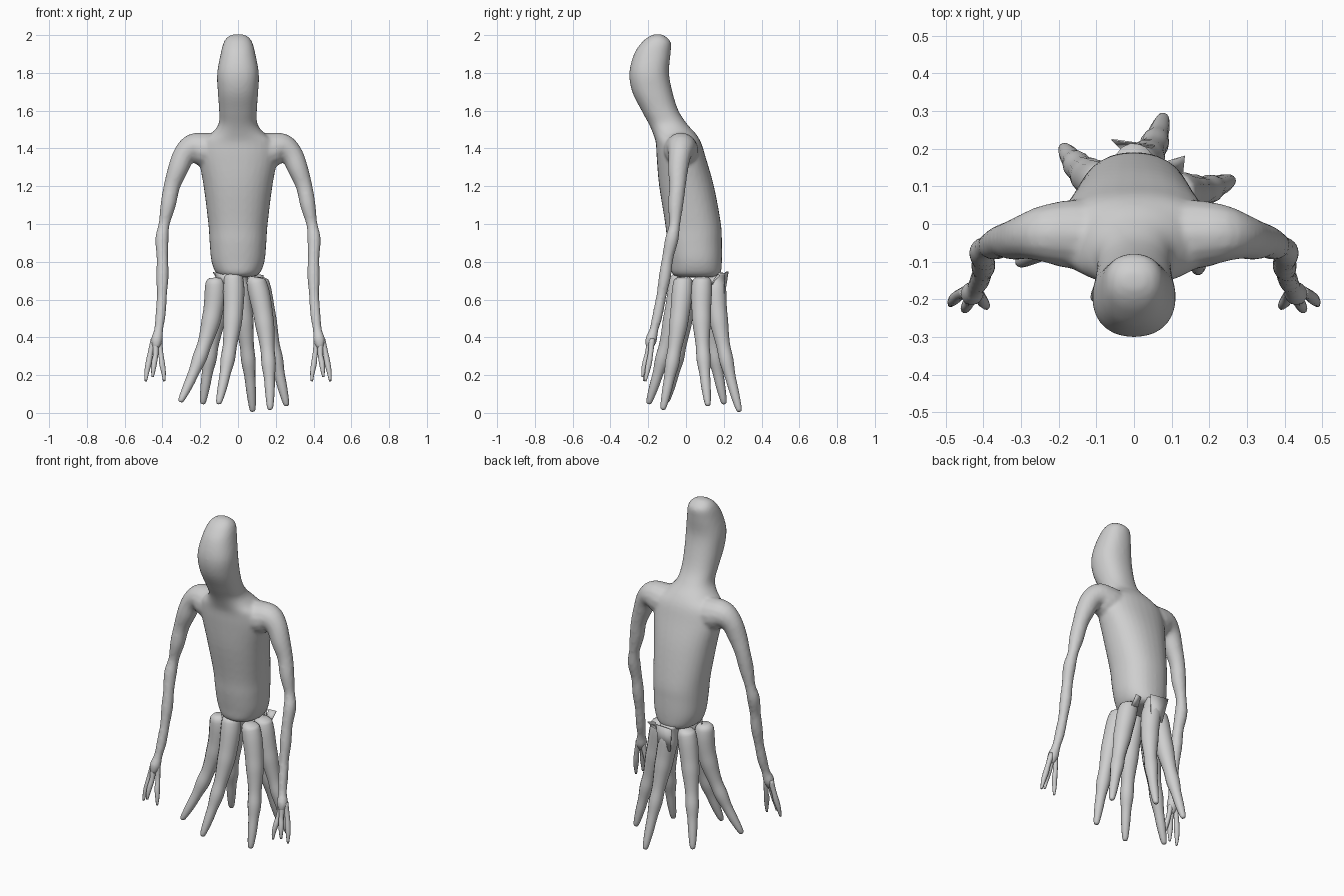
import bpy, bmesh, math
from mathutils import Vector

skin = bpy.data.materials.new("grey_skin")
skin.diffuse_color = (0.62, 0.62, 0.62, 1)


def spline(rows, steps):
    """Catmull-Rom resampling of rows of numbers."""
    out, n = [], len(rows)
    for i in range(n - 1):
        a, b, c, d = rows[max(i - 1, 0)], rows[i], rows[i + 1], rows[min(i + 2, n - 1)]
        for k in range(steps):
            t = k / steps
            out.append([0.5 * (2 * q + (r - p) * t + (2 * p - 5 * q + 4 * r - s) * t * t
                               + (3 * q - p - 3 * r + s) * t ** 3) for p, q, r, s in zip(a, b, c, d)])
    return out + [list(rows[-1])]


def loft(bm, rings):
    loops = [[bm.verts.new(p) for p in r] for r in rings]
    n = len(loops[0])
    for a, b in zip(loops, loops[1:]):
        for i in range(n):
            bm.faces.new((a[i], a[(i + 1) % n], b[(i + 1) % n], b[i]))
    bm.faces.new(loops[0][::-1])
    bm.faces.new(loops[-1])


def tube(bm, rows, n=14, steps=4):
    """Round tube along rows of x, y, z, radius."""
    pts = spline(rows, steps)
    rings = []
    for i, p in enumerate(pts):
        d = Vector(pts[min(i + 1, len(pts) - 1)][:3]) - Vector(pts[max(i - 1, 0)][:3])
        d.normalize()
        u = Vector((0, 1, 0)).cross(d).normalized()
        v = d.cross(u)
        r = max(p[3], 0.003)
        rings.append([Vector(p[:3]) + r * (math.cos(a) * u + math.sin(a) * v)
                      for a in (2 * math.pi * k / n for k in range(n))])
    loft(bm, rings)


def finish(name, bm):
    bmesh.ops.recalc_face_normals(bm, faces=bm.faces)
    for f in bm.faces:
        f.smooth = True
    me = bpy.data.meshes.new(name)
    bm.to_mesh(me)
    bm.free()
    me.materials.append(skin)
    ob = bpy.data.objects.new(name, me)
    bpy.context.collection.objects.link(ob)
    return ob


# Torso, neck and head: z, front y, back y, half width
body = [(0.718, -0.03, 0.15, 0.07), (0.735, -0.072, 0.182, 0.112), (0.80, -0.085, 0.19, 0.14),
        (0.90, -0.10, 0.19, 0.15), (1.0, -0.11, 0.185, 0.157), (1.2, -0.142, 0.148, 0.182),
        (1.35, -0.155, 0.105, 0.208), (1.43, -0.16, 0.08, 0.20), (1.48, -0.175, 0.05, 0.14),
        (1.53, -0.197, 0.005, 0.103), (1.6, -0.235, -0.04, 0.10), (1.7, -0.285, -0.072, 0.107),
        (1.8, -0.30, -0.09, 0.11), (1.9, -0.275, -0.082, 0.092), (1.96, -0.235, -0.08, 0.076),
        (1.99, -0.20, -0.105, 0.055), (2.004, -0.17, -0.13, 0.025)]


def soft(v):
    return math.copysign(abs(v) ** 0.9, v)


bm = bmesh.new()
rings = []
for z, y0, y1, w in spline(body, 4):
    rings.append([(w * soft(math.cos(a)), (y0 + y1) / 2 + (y1 - y0) / 2 * soft(math.sin(a)), z)
                  for a in (2 * math.pi * k / 32 for k in range(32))])
loft(bm, rings)

# Arms flow out of the shoulders
arm = [(0.08, -0.03, 1.385, 0.09), (0.17, -0.027, 1.392, 0.092), (0.235, -0.026, 1.402, 0.078),
       (0.285, -0.033, 1.365, 0.061), (0.318, -0.042, 1.29, 0.054), (0.35, -0.045, 1.20, 0.044),
       (0.370, -0.055, 1.10, 0.041), (0.391, -0.06, 1.0, 0.030), (0.403, -0.075, 0.92, 0.036),
       (0.400, -0.097, 0.82, 0.031), (0.400, -0.112, 0.72, 0.033), (0.403, -0.13, 0.62, 0.027),
       (0.410, -0.15, 0.52, 0.028), (0.42, -0.17, 0.44, 0.024), (0.430, -0.185, 0.385, 0.032),
       (0.435, -0.195, 0.34, 0.018)]
for s in (1, -1):
    tube(bm, [(s * x, y, z, r) for x, y, z, r in arm])
ob = finish("body_and_arms", bm)
m = ob.modifiers.new("blend", 'REMESH')
m.mode, m.voxel_size, m.use_smooth_shade = 'VOXEL', 0.010, True
m = ob.modifiers.new("soften", 'SMOOTH')
m.factor, m.iterations = 0.5, 5

# Three knobbly fingers on each hand
fingers = [[(0.418, -0.18, 0.39, 0.016), (0.408, -0.19, 0.31, 0.013), (0.402, -0.205, 0.26, 0.015),
            (0.394, -0.215, 0.215, 0.012), (0.391, -0.222, 0.168, 0.006)],
           [(0.436, -0.19, 0.38, 0.018), (0.436, -0.205, 0.31, 0.014), (0.443, -0.215, 0.27, 0.015),
            (0.448, -0.225, 0.23, 0.012), (0.452, -0.23, 0.19, 0.006)],
           [(0.445, -0.18, 0.39, 0.017), (0.463, -0.187, 0.32, 0.014), (0.472, -0.195, 0.27, 0.016),
            (0.482, -0.205, 0.22, 0.013), (0.488, -0.215, 0.168, 0.006)]]
for side, s in (("left", 1), ("right", -1)):
    bm = bmesh.new()
    for f in fingers:
        tube(bm, [(s * x, y, z, r) for x, y, z, r in f], 10, 3)
    finish(side + "_fingers", bm)

# Six tentacle legs: top, knee and tip points, with a shared lumpy taper
legs = {
    "outer_right_leg": ((-0.12, -0.01, 0.695), (-0.160, -0.025, 0.42), (-0.30, -0.10, 0.07)),
    "back_right_leg": ((-0.08, 0.11, 0.70), (-0.13, 0.135, 0.42), (-0.185, 0.20, 0.06)),
    "front_leg": ((-0.025, -0.03, 0.72), (-0.035, -0.09, 0.42), (-0.10, -0.195, 0.06)),
    "front_left_leg": ((0.095, -0.015, 0.70), (0.150, -0.05, 0.40), (0.17, -0.12, 0.03)),
    "outer_left_leg": ((0.11, 0.085, 0.70), (0.170, 0.085, 0.42), (0.255, 0.115, 0.05)),
    "back_leg": ((0.0, 0.158, 0.70), (0.04, 0.185, 0.42), (0.077, 0.28, 0.02)),
}
taper = [0.050, 0.056, 0.055, 0.052, 0.050, 0.043, 0.037, 0.038, 0.029, 0.025, 0.016]
for name, (a, b, c) in legs.items():
    a, b, c = map(Vector, (a, b, c))
    ctrl = 2 * b - (a + c) / 2
    rows = [(a.x, a.y, a.z + 0.02, 0.03)]
    if name == "back_leg":
        # Torn open top flares out above the hip
        rows = [(a.x, a.y + 0.005, a.z + 0.045, 0.052)]
    for i, r in enumerate(taper):
        t = i / (len(taper) - 1)
        p = a * (1 - t) ** 2 + ctrl * 2 * t * (1 - t) + c * t * t
        rows.append((*p, r))
    rows.append((*(c + (c - b).normalized() * 0.014), 0.005))
    bm = bmesh.new()
    tube(bm, rows, 14, 3)
    finish(name, bm)

# Torn flaps of skin around the waist
flaps = [[(-0.06, 0.222, 0.75), (0.055, 0.206, 0.745), (0.045, 0.198, 0.60), (-0.035, 0.198, 0.60)],
         [(0.09, 0.165, 0.735), (0.135, 0.178, 0.73), (0.13, 0.13, 0.68), (0.09, 0.14, 0.68)],
         [(-0.13, 0.03, 0.745), (-0.06, -0.05, 0.735), (-0.06, -0.06, 0.68), (-0.10, 0.0, 0.69)]]
bm = bmesh.new()
for f in flaps:
    bm.faces.new([bm.verts.new(p) for p in f])
ob = finish("waist_flaps", bm)
m = ob.modifiers.new("thickness", 'SOLIDIFY')
m.thickness = 0.004
